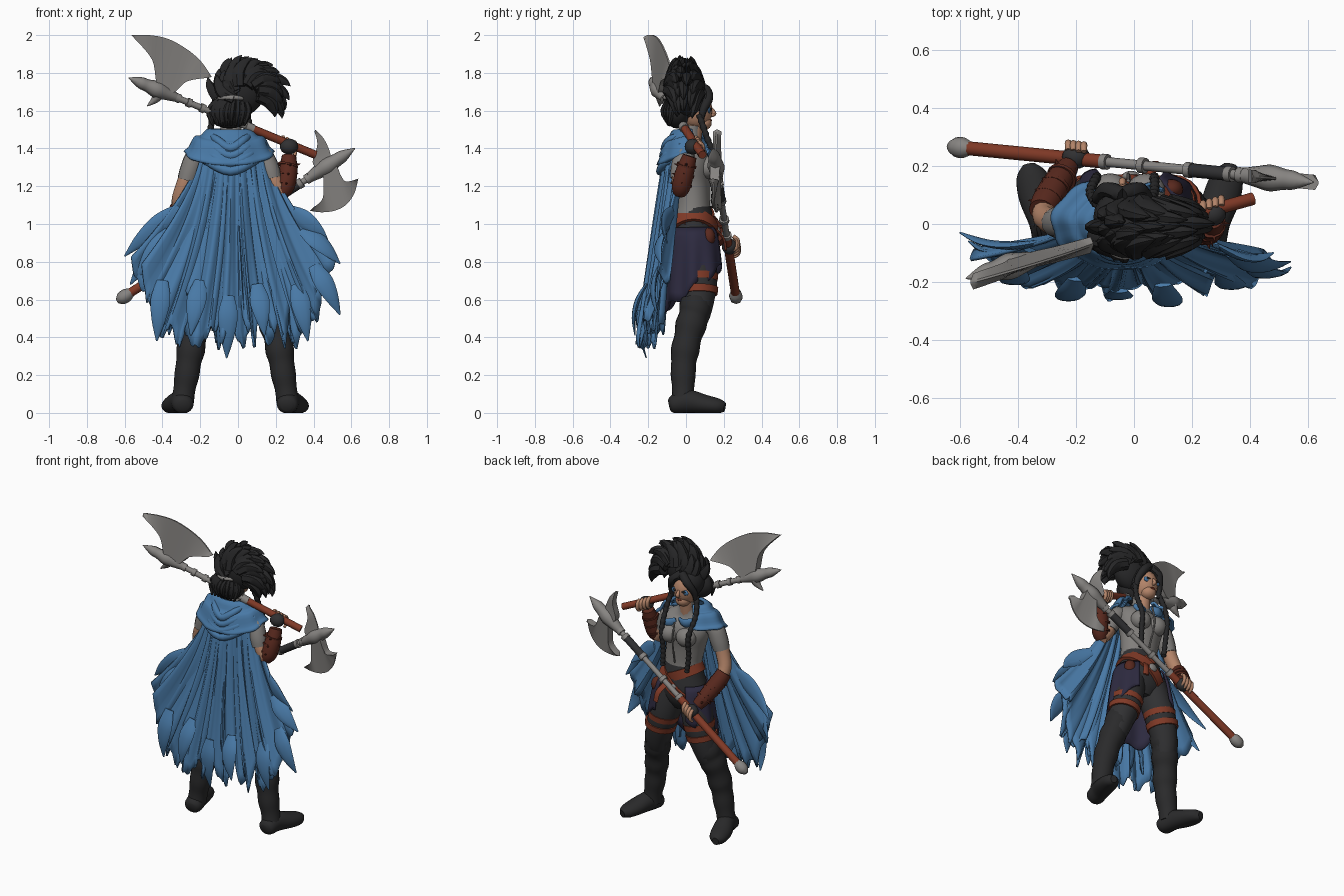
import bpy, bmesh, math, random
from mathutils import Vector, Matrix

random.seed(4)
if "Cube" in bpy.data.objects:
    bpy.data.objects.remove(bpy.data.objects["Cube"])


def material(name, r, g, b):
    m = bpy.data.materials.new(name)
    m.use_nodes = True
    m.diffuse_color = (r, g, b, 1)
    m.node_tree.nodes["Principled BSDF"].inputs["Base Color"].default_value = (r, g, b, 1)
    return m


BLUE = material("cape_blue", .065, .19, .38)
METAL = material("steel_grey", .24, .23, .22)
SHIRT = material("shirt_grey", .22, .21, .2)
HAIR = material("hair_black", .019, .019, .02)
PANTS = material("trouser_charcoal", .03, .03, .032)
BOOT = material("boot_black", .023, .023, .024)
RED = material("red_leather", .22, .042, .02)
BROWN = material("brown_leather", .1, .022, .013)
SKIN = material("skin", .45, .23, .14)
NAVY = material("navy_cloth", .026, .023, .05)


def finish(name, bm, mat):
    bmesh.ops.recalc_face_normals(bm, faces=bm.faces)
    me = bpy.data.meshes.new(name)
    bm.to_mesh(me)
    bm.free()
    ob = bpy.data.objects.new(name, me)
    bpy.context.collection.objects.link(ob)
    me.materials.append(mat)
    return ob


def smooth_path(rows, n):
    """Catmull-Rom through rows of any dimension"""
    out = []
    for i in range(len(rows) - 1):
        a, b, c, d = (rows[max(0, min(len(rows) - 1, i + k))] for k in (-1, 0, 1, 2))
        for s in range(n):
            t = s / n
            out.append([.5 * (2*q + (r - p)*t + (2*p - 5*q + 4*r - w)*t*t + (3*q - p - 3*r + w)*t**3)
                        for p, q, r, w in zip(a, b, c, d)])
    return out + [list(rows[-1])]


def tube(name, pts, radii, mat, sides=12, n=4):
    """Swept tube; a radius may be a pair (side, depth)"""
    rows = [tuple(p) + (tuple(r) if isinstance(r, tuple) else (r, r)) for p, r in zip(pts, radii)]
    rows = smooth_path(rows, n)
    cen = [Vector(r[:3]) for r in rows]
    d = (cen[-1] - cen[0]).normalized()
    side = Vector((1, 0, 0)) if abs(d.x) < .75 else Vector((0, 0, 1))
    bm = bmesh.new()
    rings = []
    for i, c in enumerate(cen):
        t = (cen[min(i + 1, len(cen) - 1)] - cen[max(i - 1, 0)]).normalized()
        side = (side - t * side.dot(t)).normalized()
        other = t.cross(side)
        ring = []
        for k in range(sides):
            a = 2 * math.pi * k / sides
            p = c + side * math.cos(a) * rows[i][3] + other * math.sin(a) * rows[i][4]
            ring.append(bm.verts.new((p.x, p.y, max(p.z, 0))))
        rings.append(ring)
    for r, q in zip(rings, rings[1:]):
        for k in range(sides):
            bm.faces.new((r[k], r[k - 1], q[k - 1], q[k]))
    bm.faces.new(rings[0])
    bm.faces.new(rings[-1])
    return finish(name, bm, mat)


def blob(name, c, size, mat, seg=20):
    bm = bmesh.new()
    bmesh.ops.create_uvsphere(bm, u_segments=seg, v_segments=seg // 2, radius=1,
                              matrix=Matrix.Translation(c) @ Matrix.Diagonal((*size, 1)))
    return finish(name, bm, mat)


def cloth(name, f, nu, nv, mat, thick=.012):
    bm = bmesh.new()
    g = [[bm.verts.new(f(i / nu, j / nv)) for j in range(nv + 1)] for i in range(nu + 1)]
    for i in range(nu):
        for j in range(nv):
            bm.faces.new((g[i][j], g[i + 1][j], g[i + 1][j + 1], g[i][j + 1]))
    mod = finish(name, bm, mat).modifiers.new("thickness", "SOLIDIFY")
    mod.thickness, mod.offset = thick, 0


def blade(name, inner, outer, depth, t):
    """Wedge from a thick inner line to a sharp outer edge, given in x and z"""
    bm = bmesh.new()
    rows = []
    for (a, b), (c, d) in zip(smooth_path(inner, 5), smooth_path(outer, 5)):
        rows.append([bm.verts.new(v) for v in ((a, depth(a, b) - t, b), (c, depth(c, d) - .004, d),
                                               (c, depth(c, d) + .004, d), (a, depth(a, b) + t, b))])
    for r, q in zip(rows, rows[1:]):
        for k in range(4):
            bm.faces.new((r[k], r[k - 1], q[k - 1], q[k]))
    bm.faces.new(rows[0])
    bm.faces.new(rows[-1])
    return finish(name, bm, METAL)


# Legs, boots and thigh straps
for s, n in ((1, "left"), (-1, "right")):
    def at(x, y, z):
        return (s * x - .015, y, z)
    tube(n + "_thigh", [at(.08, .04, .92), at(.13, .07, .72), at(.18, .06, .55), at(.2, .035, .46)],
         [.1, .097, .078, .065], PANTS, 16)
    for z, x in ((.715, .132), (.645, .153)):
        tube(n + "_thigh_strap", [at(x - .004, .07, z + .018), at(x + .004, .07, z - .018)], [.101, .097], RED, 20, 1)
    tube(n + "_boot_shaft",
         [at(.17, .05, .6), at(.185, .05, .55), at(.195, .04, .51), at(.21, .025, .46), at(.225, .01, .4),
          at(.236, -.005, .33), at(.246, -.012, .27), at(.256, -.015, .2), at(.268, -.015, .13), at(.278, -.018, .06)],
         [.082, .086, .079, .083, .072, .076, .066, .066, .058, .06], BOOT, 16, 3)
    tube(n + "_boot_foot", [at(.272, -.088, .04), at(.275, -.065, .045), at(.29, .01, .06), at(.32, .1, .046),
                            at(.34, .17, .036), at(.348, .205, .03)],
         [.03, (.056, .05), (.058, .062), (.064, .05), (.052, .04), (.022, .025)], BOOT, 16)
    blob(n + "_breast", (s * .062 - .02, .115, 1.3), (.066, .06, .062), SHIRT)

# Torso, hips and belts
tube("hips", [(-.01, .04, .8), (-.01, .04, .86), (-.01, .04, .94), (-.01, .04, 1.03), (-.01, .035, 1.12)],
     [(.08, .07), (.145, .105), (.16, .118), (.135, .105), (.118, .088)], PANTS, 24)
tube("shirt", [(-.01, .035, 1.06), (-.01, .035, 1.12), (-.02, .03, 1.22), (-.025, .03, 1.32), (-.03, .015, 1.39),
               (-.035, .02, 1.45), (-.038, .028, 1.52)],
     [(.128, .1), (.122, .094), (.135, .1), (.16, .108), (.15, .08), (.065, .058), (.055, .052)], SHIRT, 24)
for z, tilt, rx in ((1.03, .012, .145), (.95, -.02, .168)):
    tube("waist_belt", [(-.01 - tilt, .04, z - .026), (-.01 + tilt, .04, z + .026)], [(rx, rx - .035)] * 2, RED, 28, 1)
blob("belt_buckle", (-.01, .165, .96), (.032, .018, .028), METAL)
blob("belt_pouch", (.13, .12, .93), (.04, .035, .05), BROWN)
tube("belt_tail", [(.04, .16, .97), (.07, .2, .92), (.08, .21, .86)], [(.02, .007)] * 3, RED, 8)
tube("shirt_lacing", [(-.02, .15, 1.4), (-.02, .172, 1.28), (-.01, .135, 1.12)], [.006] * 3, METAL, 6)
for x, z in ((-.08, 1.4), (.05, 1.37)):
    tube("scarf_scrap", [(x - .05, .105, z + .02), (x, .13, z), (x + .05, .115, z + .015)],
         [(.02, .008), (.03, .014), (.012, .008)], BLUE, 8)


# Split skirt, open at the front
def skirt(u, v):
    a = math.radians(122 + 296 * u)
    back = (1 - math.sin(a)) / 2
    r = .16 + .065 * math.sqrt(v) + .01 * v * math.sin(u * 50)
    return (-.01 + r * math.cos(a), .045 + r * .74 * math.sin(a), .98 - v * (.19 + .25 * back + .02 * math.sin(u * 37)))


cloth("split_skirt", skirt, 60, 8, NAVY)


# Tattered cape in two layers
def make_cape(name, teeth, width, length, dy, phase):
    depth = [random.uniform(.1, .24) for _ in range(teeth + 2)]

    def f(p, v):
        u = 2 * p - 1
        k = p * teeth + .35 * math.sin(p * 9 + phase)
        tri = abs(k % 1 - .5) * 2
        nick = abs((p * teeth * 3.3 + phase) % 1 - .5) * .07
        edge = max(0, (abs(u) - .7) / .3) ** 1.3
        drop = length - .37 * edge - depth[int(k) % len(depth)] * tri ** 1.5 * (1 - .6 * edge) - nick
        x = -.02 + u * (.165 + width * v ** 1.5) + .015 * v * math.sin(u * 17 + phase)
        y = -.105 - .12 * v + .075 * u * u + dy
        y += v * (.03 * math.sin(u * 21 + phase) + .014 * math.sin(u * 41 + 1 + 2 * v))
        return (x, y, 1.43 - v * drop)
    cloth(name, f, 150, 16, BLUE)


make_cape("cape_outer", 11, .34, 1.1, 0, 0)
make_cape("cape_inner", 9, .37, 1.02, .035, 2)

# Torn strips trailing from the cape
for x0, z0, x1, z1, y0, y1 in ((-.31, 1.08, -.6, .83, -.06, -.03), (-.36, .96, -.57, .68, -.09, -.06),
                               (-.4, .7, -.43, .38, -.16, -.18), (-.2, .7, -.25, .41, -.19, -.25),
                               (-.05, .62, -.06, .29, -.23, -.21), (.28, 1.07, .48, .9, -.07, -.1),
                               (.34, .97, .54, .79, -.1, -.13), (.4, .78, .54, .52, -.14, -.15),
                               (.31, .68, .37, .38, -.17, -.2), (.1, .68, .14, .41, -.21, -.27)):
    a, b = Vector((x0, y0, z0)), Vector((x1, y1, z1))
    bow = Vector((0, -.025, .012))
    tube("cape_strip", [a, a.lerp(b, .35) + bow, a.lerp(b, .7) + bow, b],
         [(.03, .008), (.052, .014), (.036, .01), (.004, .003)], BLUE, 10)


# Shoulder mantle with the lowered hood folds
def mantle(u, v):
    a = math.radians(118 + 262 * u)
    back = max(0, -math.sin(a))
    r = .085 + .15 * v ** .8 + .006 * math.sin(u * 40) * v
    return (-.045 + r * math.cos(a), .005 + r * .66 * math.sin(a),
            1.49 - .12 * v ** 1.8 - .07 * v * back + .01 * math.sin(v * 14))


cloth("shoulder_mantle", mantle, 48, 14, BLUE, .016)
for i in range(4):
    z, w = 1.48 - .04 * i, .11 + .022 * i
    tube("hood_fold", [(-.04 - w, .02, z), (-.04 - w * .7, -.08 - .007 * i, z - .03), (-.04, -.11 - .008 * i, z - .08),
                       (-.04 + w * .7, -.08 - .007 * i, z - .03), (-.04 + w, .02, z)],
         [.01, .021, .025, .021, .01], BLUE, 10)

# Raised arm holding the shouldered axe
tube("raised_sleeve", [(.07, 0, 1.37), (.13, -.01, 1.355), (.165, -.025, 1.29), (.18, -.03, 1.24)],
     [.045, .056, .056, .052], SHIRT)
tube("raised_upper_arm", [(.15, -.02, 1.33), (.195, -.03, 1.22), (.235, -.03, 1.165)], [.045, .046, .038], SKIN)
tube("raised_bracer", [(.23, -.035, 1.16), (.25, -.025, 1.2), (.265, -.005, 1.28), (.27, .02, 1.36)],
     [.035, .05, .05, .038], BROWN, 14)
# Lowered arm reaching forward to the long axe
tube("lowered_sleeve", [(-.14, .01, 1.37), (-.215, .005, 1.36), (-.25, .005, 1.29), (-.27, .005, 1.23)],
     [.045, .056, .057, .052], SHIRT)
tube("lowered_upper_arm", [(-.25, .005, 1.3), (-.285, .01, 1.2), (-.31, .03, 1.12), (-.3, .07, 1.05)],
     [.045, .045, .042, .04], SKIN)
tube("lowered_bracer", [(-.318, .045, 1.1), (-.3, .08, 1.05), (-.26, .15, .97), (-.225, .2, .91)],
     [.046, .052, .048, .036], BROWN, 14)
for n, c, d in (("raised", (.27, .035, 1.41), (.021, .006, -.009)), ("lowered", (-.2, .232, .88), (.018, -.002, .012))):
    blob(n + "_glove", c, (.048, .042, .042), PANTS)
    for k in range(4):
        o = Vector(c) + Vector(d) * (k - 1.5)
        tube(n + "_finger", [o + Vector(p) for p in ((0, .02, .038), (0, .043, .018), (0, .042, -.018), (0, .02, -.037))],
             [.01, .012, .011, .008], SKIN, 8)
for a, b in (((.24, -.025, 1.19), (.27, .01, 1.34)), ((-.305, .07, 1.06), (-.235, .185, .925))):
    for k in range(3):
        p = Vector(a).lerp(Vector(b), (k + .3) / 3)
        q = Vector(a).lerp(Vector(b), (k + .5) / 3)
        tube("bracer_band", [p, q], [.054, .054], BROWN, 14, 1)
        for j in range(3):
            out = Vector((math.cos(j * 1.3), -math.sin(j * 1.3), .2)) * (1 if a[0] > 0 else -1)
            tube("bracer_stud", [p + out * .048, p + out * .068], [.008, .001], BROWN, 6, 1)

# Head and face
tube("neck", [(-.035, .03, 1.42), (-.04, .045, 1.55)], [.05, .045], SKIN)
blob("head", (-.04, .055, 1.6), (.077, .085, .1), SKIN)
blob("jaw", (-.04, .088, 1.535), (.048, .048, .042), SKIN)
tube("nose", [(-.04, .13, 1.615), (-.04, .148, 1.585), (-.04, .132, 1.573)], [.007, .013, .008], SKIN, 8)
blob("lips", (-.04, .131, 1.548), (.02, .007, .007), RED, 10)
for s in (1, -1):
    blob("eye", (-.04 + s * .032, .13, 1.608), (.016, .008, .007), HAIR, 10)
    blob("face_paint", (-.04 + s * .038, .122, 1.603), (.026, .009, .018), BLUE, 12)

# Hair cap, knot, headband, swept crest and braids
blob("hair_cap", (-.04, .025, 1.64), (.1, .093, .098), HAIR)
blob("hair_knot", (-.045, -.045, 1.595), (.118, .075, .09), HAIR)
blob("crest_core", (.01, -.01, 1.7), (.13, .09, .13), HAIR)
tube("hair_band", [(-.12, -.05, 1.66), (-.08, -.095, 1.668), (-.03, -.112, 1.67), (.02, -.09, 1.665), (.06, -.04, 1.655)],
     [.006, .01, .012, .01, .006], METAL, 8)
for i in range(42):
    a = math.radians(155 - 193 * (i + .5) / 42)
    y = .1 * math.sin(i * 2.4)
    r = random.uniform(.185, .232) - .22 * abs(y)
    c = Vector((.05, y - .01, 1.67))
    pts = [c + Vector((math.cos(a + o) * r * k, -y * k * .55, math.sin(a + o) * r * k))
           for o, k in ((.8, .35), (.45, .68), (.17, .92), (0, 1.04))]
    tube("crest_lock", pts, [.036, (.038, .032), (.024, .02), .002], HAIR, 7)
for k in range(8):
    x = -.15 + .029 * k
    tube("knot_strand", [(x * .6, -.07, 1.67), (x, -.12 + abs(x + .04) * .5, 1.6), (x * .8 - .01, -.09, 1.52)],
         [.014, .02, .006], HAIR, 7)
for s in (1, -1):
    tube("fringe", [(-.04, .1, 1.715), (-.04 + s * .055, .12, 1.67), (-.04 + s * .087, .09, 1.6), (-.04 + s * .087, .08, 1.53)],
         [.028, .026, .02, .01], HAIR, 8)
    braid = smooth_path([(-.04 + s * .09, .07, 1.58), (-.04 + s * .11, .11, 1.46), (-.03 + s * .1, .16, 1.33),
                         (-.03 + s * .095, .15, 1.2), (-.02 + s * .09, .15, 1.08)], 8)
    tube("braid", braid, [.018 if k % 2 else .014 for k in range(len(braid) - 1)] + [.003], HAIR, 8, 2)


# Shouldered axe with the great crescent blade
def on_line(a, b):
    a, b = Vector(a), Vector(b)
    return lambda x: a + (b - a) * ((x - a.x) / (b.x - a.x))


def rod(name, line, x0, x1, r, mat):
    return tube(name, [line(x0), line(x1)], [r, r], mat, 12, 1)


one = on_line((-.57, -.185, 1.77), (.42, .09, 1.362))
rod("short_axe_shaft", one, -.45, .1, .017, METAL)
rod("short_axe_grip", one, .07, .41, .022, RED)
rod("short_axe_collar", one, .04, .08, .026, METAL)
for x in (-.33, -.27, -.2, -.13):
    rod("short_axe_ring", one, x, x + .022, .024, METAL)
tube("short_axe_spike", [one(x) for x in (-.32, -.38, -.43, -.48, -.52, -.58)], [.022, .036, .046, .034, .03, .002], METAL, 8)
tube("short_axe_beak", [(-.42, -.14, 1.72), (-.43, -.135, 1.67), (-.48, -.14, 1.625)], [.036, .026, .003], METAL, 8)
blade("short_axe_blade", [(-.555, 1.99), (-.455, 1.87), (-.425, 1.73), (-.345, 1.695), (-.27, 1.755), (-.15, 1.775)],
      [(-.565, 2.0), (-.47, 2.0), (-.37, 1.98), (-.27, 1.925), (-.195, 1.86), (-.14, 1.78)],
      lambda x, z: one(x).y - .06 * (z - 1.7), .028)

# Long axe held across the body
two = on_line((-.61, .265, .61), (.61, .145, 1.395))
rod("long_axe_grip", two, -.59, -.1, .024, RED)
rod("long_axe_shaft", two, -.11, .4, .017, METAL)
rod("long_axe_wrap", two, .2, .32, .024, PANTS)
for x in (-.11, .02, .18, .32, .36):
    rod("long_axe_ring", two, x, x + .02, .027, METAL)
tube("long_axe_pommel", [two(x) for x in (-.565, -.59, -.62, -.64)], [.024, .036, .032, .012], METAL, 8)
tube("long_axe_spike", [two(x) for x in (.36, .42, .47, .52, .56, .62)], [.022, .036, .046, .036, .03, .002], METAL, 8)
flat = lambda x, z: two(x).y
blade("long_axe_blade", [(.395, 1.085), (.45, 1.14), (.455, 1.28), (.515, 1.315), (.56, 1.23), (.625, 1.235)],
      [(.38, 1.07), (.44, 1.062), (.51, 1.07), (.57, 1.1), (.615, 1.16), (.637, 1.24)], flat, .026)
blade("long_axe_beak", [(.405, 1.49), (.42, 1.42), (.395, 1.33), (.42, 1.29)],
      [(.41, 1.5), (.455, 1.45), (.487, 1.38), (.49, 1.33)], flat, .022)

# Smooth shading that keeps the hard edges
bpy.ops.object.select_all(action="DESELECT")
for ob in bpy.context.collection.objects:
    if ob.type == "MESH":
        ob.select_set(True)
        bpy.context.view_layer.objects.active = ob
bpy.ops.object.shade_smooth_by_angle(angle=math.radians(45))
